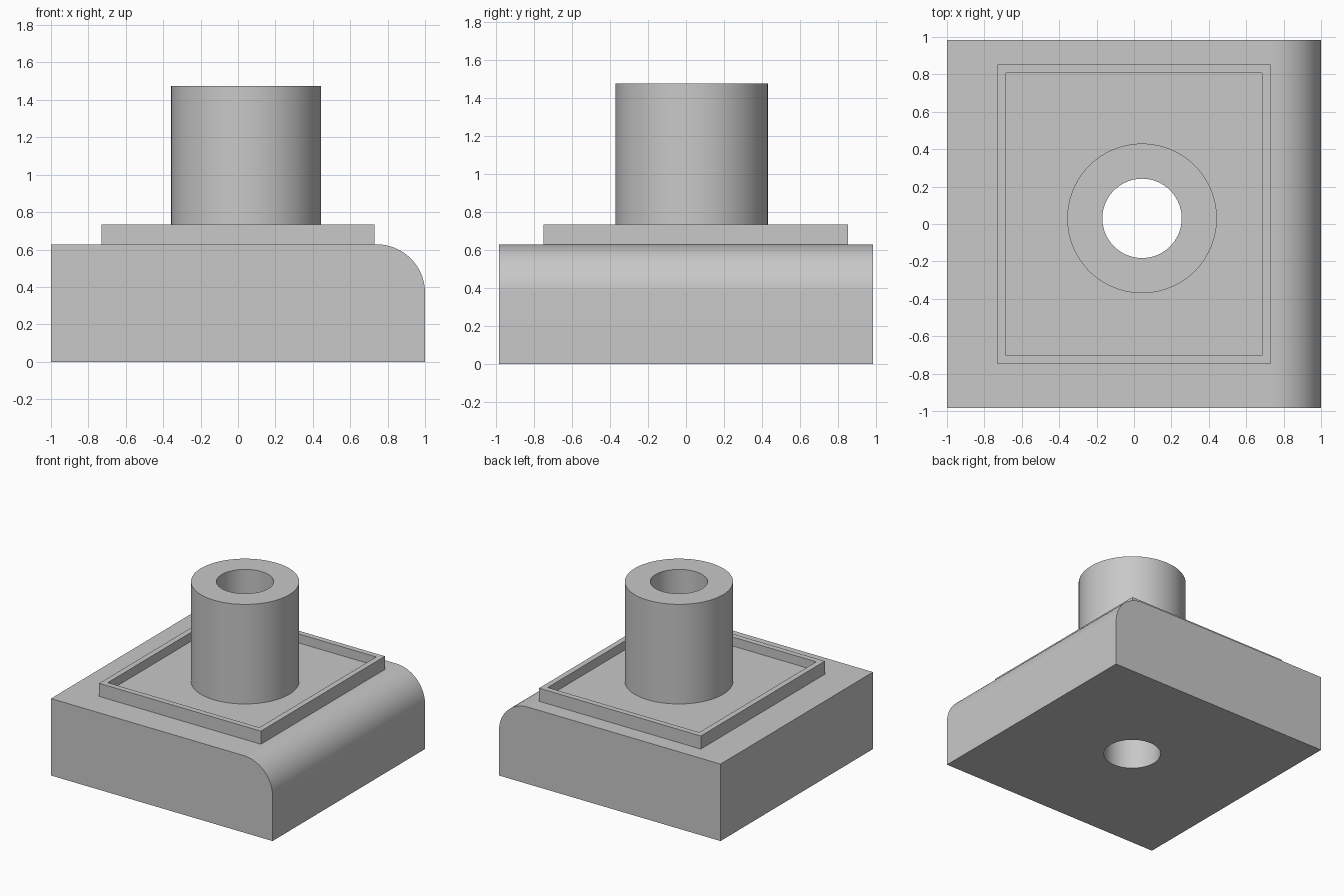
import bpy, bmesh, math

old = bpy.data.objects.get("Cube")
if old:
    bpy.data.objects.remove(old, do_unlink=True)

grey = bpy.data.materials.new("plain grey")
colour = (0.58, 0.58, 0.58, 1)
grey.use_nodes = True
grey.diffuse_color = colour
grey.node_tree.nodes["Principled BSDF"].inputs["Base Color"].default_value = colour

AXIS = (0.043, 0.03)      # centre of the tube and its bore
BASE_TOP, FLOOR, RIM_TOP, TUBE_TOP = 0.628, 0.662, 0.735, 1.475


def make_object(name, bm):
    bmesh.ops.recalc_face_normals(bm, faces=bm.faces)
    mesh = bpy.data.meshes.new(name)
    bm.to_mesh(mesh)
    bm.free()
    mesh.materials.append(grey)
    obj = bpy.data.objects.new(name, mesh)
    bpy.context.collection.objects.link(obj)
    return obj


def box(x0, x1, y0, y1, z0, z1):
    bm = bmesh.new()
    bmesh.ops.create_cube(bm, size=1)
    for v in bm.verts:
        v.co = (x1 if v.co.x > 0 else x0, y1 if v.co.y > 0 else y0, z1 if v.co.z > 0 else z0)
    return bm


def cylinder(radius, z0, z1):
    bm = bmesh.new()
    bmesh.ops.create_cone(bm, cap_ends=True, segments=96, radius1=radius,
                          radius2=radius, depth=z1 - z0)
    bmesh.ops.translate(bm, verts=bm.verts, vec=(*AXIS, (z0 + z1) / 2))
    return bm


# Base block with one rounded top edge on the left side
bm = box(-1, 1, -0.983, 0.983, 0, BASE_TOP)
edge = [e for e in bm.edges if all(v.co.x > 0 and v.co.z > 0.1 for v in e.verts)]
bmesh.ops.bevel(bm, geom=edge, offset=0.26, segments=24, profile=0.5, affect='EDGES')
base = make_object("base_block", bm)

# Raised tray with a thin rim around a sunken floor
bm = box(-0.73, 0.73, -0.748, 0.852, BASE_TOP, RIM_TOP)
bm.normal_update()
top = max(bm.faces, key=lambda f: f.calc_center_median().z)
bmesh.ops.inset_region(bm, faces=[top], thickness=0.065)
sunk = bmesh.ops.extrude_discrete_faces(bm, faces=[top])["faces"][0]
for v in sunk.verts:
    v.co.z = FLOOR
tray = make_object("rimmed_tray", bm)

# Upright tube
tube = make_object("tube", cylinder(0.4, FLOOR, TUBE_TOP))

# Bore running through every part
cutter = make_object("bore_cutter", cylinder(0.212, -0.5, 2))
cutter.hide_render = True
parts = (base, tray, tube)
for part in parts:
    cut = part.modifiers.new("bore", 'BOOLEAN')
    cut.operation, cut.solver, cut.object = 'DIFFERENCE', 'EXACT', cutter
bpy.context.view_layer.update()
graph = bpy.context.evaluated_depsgraph_get()
cut_meshes = [bpy.data.meshes.new_from_object(p.evaluated_get(graph)) for p in parts]
for part, mesh in zip(parts, cut_meshes):
    part.modifiers.clear()
    part.data = mesh
bpy.data.objects.remove(cutter, do_unlink=True)

# Smooth round faces, sharp edges kept
bpy.ops.object.select_all(action='DESELECT')
for part in parts:
    part.select_set(True)
bpy.context.view_layer.objects.active = base
bpy.ops.object.shade_smooth_by_angle(angle=math.radians(30))
